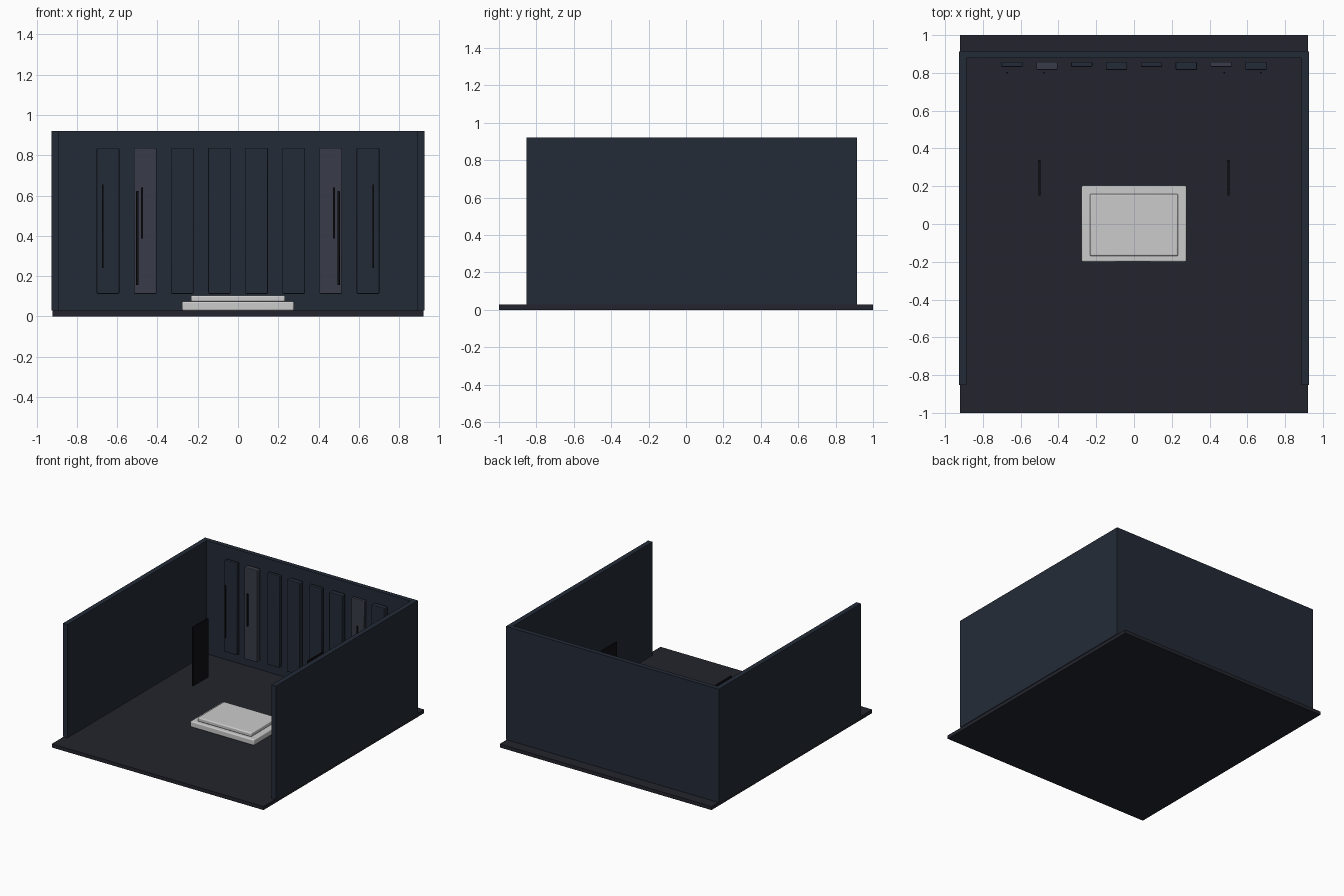
import bpy

if "Cube" in bpy.data.objects:
    bpy.data.objects.remove(bpy.data.objects["Cube"])


def material(name, rgb):
    m = bpy.data.materials.new(name)
    m.diffuse_color = (*rgb, 1)
    m.use_nodes = True
    m.node_tree.nodes["Principled BSDF"].inputs["Base Color"].default_value = m.diffuse_color
    return m


NAVY = material("navy", (0.017, 0.024, 0.038))
SLATE = material("slate", (0.04, 0.045, 0.065))
FLOOR = material("floor_dark", (0.017, 0.018, 0.026))
BLACK = material("black", (0.005, 0.005, 0.007))


def box(name, x, y, z, mat=None, bevel=0.0):
    """Box from (min, max) ranges, with an optional rounded edge."""
    lo, hi = zip(x, y, z)
    bpy.ops.mesh.primitive_cube_add(size=1, location=[(a + b) / 2 for a, b in zip(lo, hi)])
    ob = bpy.context.object
    ob.name = name
    ob.scale = [b - a for a, b in zip(lo, hi)]
    bpy.ops.object.transform_apply(location=False, rotation=False, scale=True)
    if mat:
        ob.data.materials.append(mat)
    if bevel:
        mod = ob.modifiers.new("bevel", 'BEVEL')
        mod.width = bevel
        mod.segments = 3
        bpy.ops.object.shade_smooth_by_angle()
    return ob


# Floor slab and back wall
box("floor", (-0.922, 0.922), (-1, 1), (0, 0.028), FLOOR)
box("back_wall", (-0.922, 0.922), (0.879, 0.915), (0.028, 0.92), NAVY)

# Side walls, free-standing fins and hanging strips, mirrored left and right
for side, s in (("left", -1), ("right", 1)):
    def span(a, b):
        return tuple(sorted((s * a, s * b)))
    box(side + "_wall", span(0.888, 0.927), (-0.853, 0.914), (0.028, 0.92), NAVY)
    box(side + "_fin", span(0.494, 0.506), (0.15, 0.338), (0.155, 0.622), BLACK, 0.003)
    box(side + "_outer_strip", span(0.668, 0.676), (0.796, 0.804), (0.24, 0.655), BLACK)
    box(side + "_inner_strip", span(0.473, 0.482), (0.796, 0.804), (0.387, 0.64), BLACK)

# Row of wall panels, alternating thin and thick
for i in range(8):
    x = (i - 3.5) * 0.1845
    front = 0.832 if i % 2 == 0 else 0.816
    box(f"wall_panel_{i + 1}", (x - 0.056, x + 0.056), (front, 0.858), (0.112, 0.836),
        SLATE if i in (1, 6) else NAVY, 0.005)

# Two-step pedestal
box("pedestal_base", (-0.278, 0.278), (-0.2, 0.203), (0.028, 0.074), None, 0.008)
box("pedestal_top", (-0.234, 0.234), (-0.17, 0.16), (0.072, 0.104), None, 0.008)
